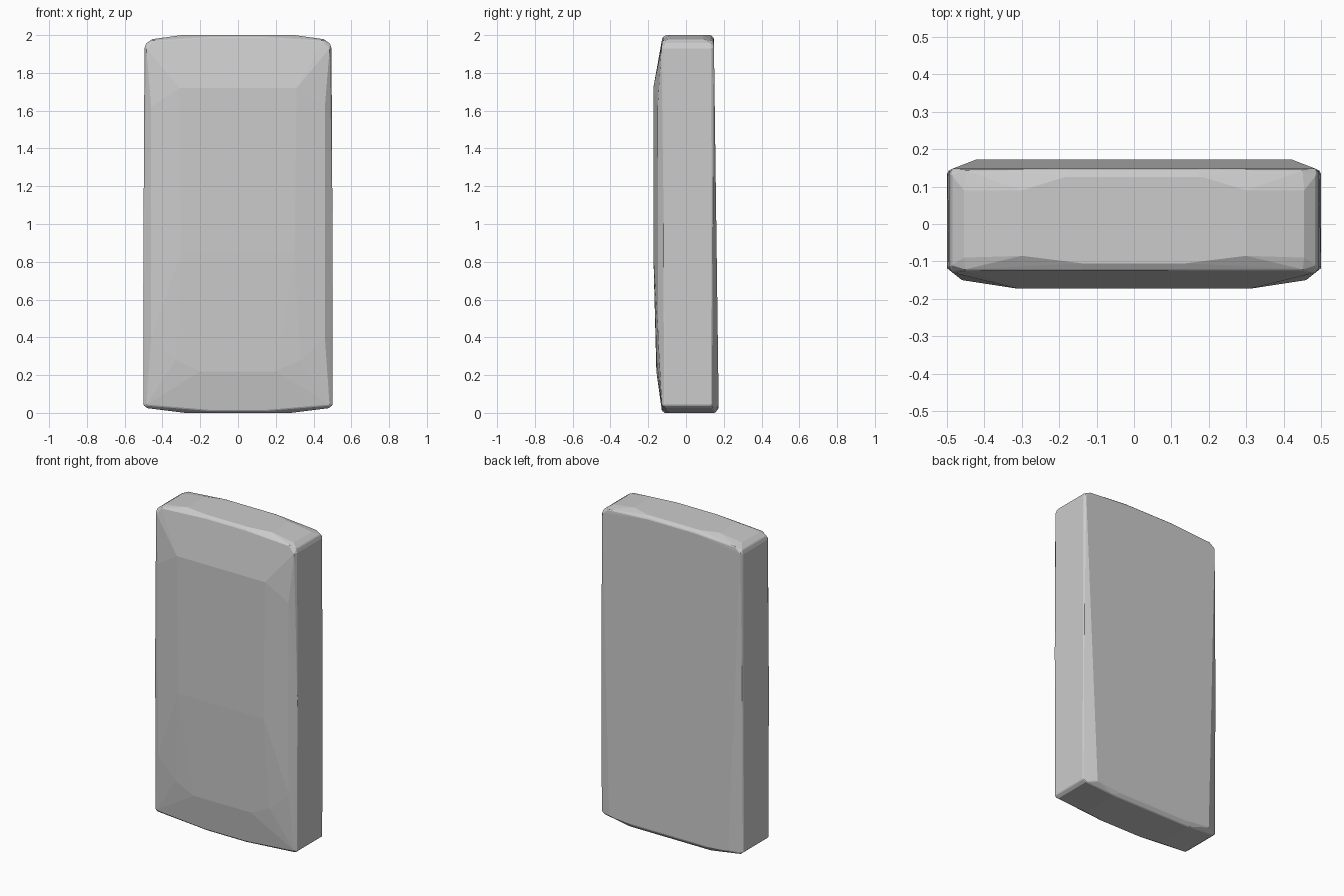
import bpy, bmesh

# Corner points of the right half of each region of the faceted slab (x, y, z)
top_cap = [
    (0.30, 0.09, 2.0), (0.17, 0.13, 2.0), (0.30, -0.085, 2.0), (0.14, -0.105, 2.0),
    (0.17, 0.148, 1.985), (0.14, -0.125, 1.988),
    (0.455, 0.09, 1.978), (0.455, -0.09, 1.978), (0.45, 0.146, 1.968), (0.45, -0.125, 1.97),
]
side_wall = [
    (0.487, 0.13, 1.955), (0.487, -0.11, 1.955), (0.495, 0.135, 1.93), (0.495, -0.115, 1.93),
    (0.499, 0.14, 1.0), (0.50, -0.118, 1.0), (0.50, 0.135, 0.04), (0.50, -0.115, 0.04),
]
back_panel = [
    (0.485, 0.148, 1.94), (0.44, 0.168, 0.98), (0.42, 0.173, 0.04), (0.25, 0.173, 0.025),
]
front_panel = [
    (0.485, -0.13, 1.93), (0.46, -0.15, 1.62), (0.31, -0.173, 1.72), (0.30, -0.173, 0.85),
    (0.46, -0.148, 0.40), (0.33, -0.156, 0.28), (0.20, -0.157, 0.22), (0.485, -0.128, 0.04),
]
bottom_cap = [
    (0.15, -0.128, 0.012), (0.13, -0.112, 0.0), (0.28, -0.09, 0.0), (0.28, 0.155, 0.0),
    (0.48, -0.11, 0.025), (0.48, 0.14, 0.025),
]

# Mirror the points and wrap them in a tight faceted skin
bm = bmesh.new()
for x, y, z in top_cap + side_wall + back_panel + front_panel + bottom_cap:
    for side in (-1, 1):
        bm.verts.new((x * side, y, z))
hull = bmesh.ops.convex_hull(bm, input=bm.verts)
loose = [v for v in bm.verts if not v.link_faces]
bmesh.ops.delete(bm, geom=loose, context='VERTS')

# Merge coplanar triangles into clean flat panels
bmesh.ops.dissolve_limit(bm, angle_limit=0.015, verts=bm.verts, edges=bm.edges)
bmesh.ops.recalc_face_normals(bm, faces=bm.faces)

mesh = bpy.data.meshes.new("slab_body")
bm.to_mesh(mesh)
bm.free()
body = bpy.data.objects.new("slab_body", mesh)
bpy.context.collection.objects.link(body)

# Soften the hard edges slightly
bevel = body.modifiers.new("soft_edges", 'BEVEL')
bevel.width = 0.004
bevel.segments = 1
bevel.limit_method = 'ANGLE'
bevel.angle_limit = 0.6
